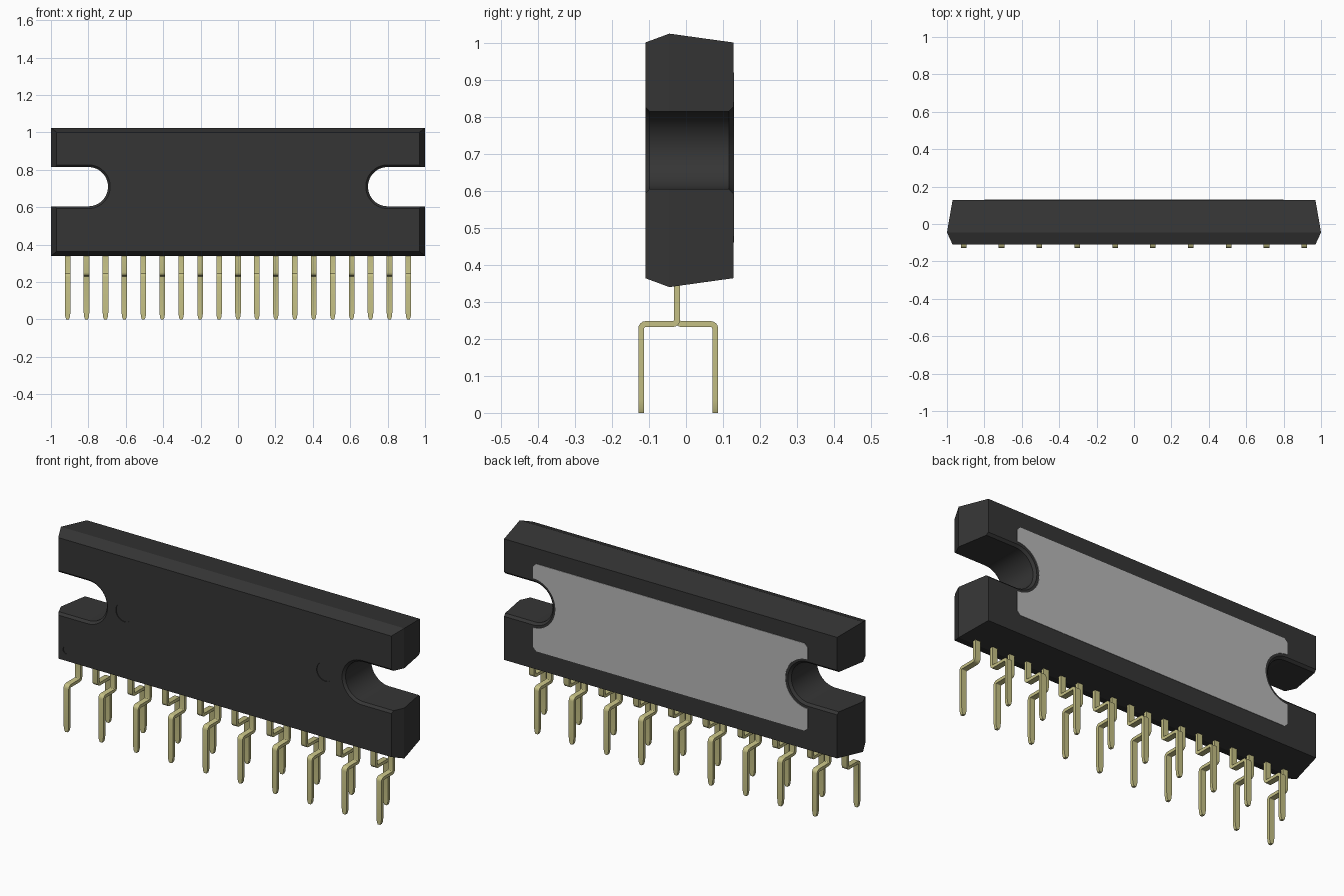
import bpy, bmesh, math
from math import sin, cos, pi

if "Cube" in bpy.data.objects:
    bpy.data.objects.remove(bpy.data.objects["Cube"], do_unlink=True)


def material(name, rgb):
    m = bpy.data.materials.new(name)
    m.use_nodes = True
    m.diffuse_color = (*rgb, 1)
    m.node_tree.nodes["Principled BSDF"].inputs["Base Color"].default_value = (*rgb, 1)
    return m


black = material("black plastic", (0.036, 0.036, 0.036))
grey = material("grey metal", (0.48, 0.48, 0.48))
gold = material("pale gold", (0.56, 0.53, 0.235))


def loft(name, rings, mat):
    """Skin equal-length rings of points and cap both ends."""
    bm = bmesh.new()
    loops = [[bm.verts.new(p) for p in ring] for ring in rings]
    n = len(loops[0])
    for a, b in zip(loops, loops[1:]):
        for i in range(n):
            j = (i + 1) % n
            bm.faces.new((a[i], a[j], b[j], b[i]))
    bm.faces.new(loops[0])
    bm.faces.new(loops[-1])
    bmesh.ops.recalc_face_normals(bm, faces=bm.faces)
    mesh = bpy.data.meshes.new(name)
    bm.to_mesh(mesh)
    bm.free()
    mesh.materials.append(mat)
    obj = bpy.data.objects.new(name, mesh)
    bpy.context.collection.objects.link(obj)
    return obj


def select(obj):
    bpy.ops.object.select_all(action='DESELECT')
    obj.select_set(True)
    bpy.context.view_layer.objects.active = obj


def smooth(obj):
    select(obj)
    bpy.ops.object.shade_smooth_by_angle(angle=math.radians(25))


def cut(obj, cutter):
    cutter.hide_render = True
    mod = obj.modifiers.new("cut", 'BOOLEAN')
    mod.object = cutter
    mod.solver = 'EXACT'
    select(obj)
    bpy.ops.object.modifier_apply(modifier=mod.name)
    bpy.data.objects.remove(cutter, do_unlink=True)


MID_Z = 0.71      # height of the mounting notches
NOTCH_X = 0.80    # centre of the notch arc


def arc(side, r, steps=24):
    """Inward half circle of a notch, from bottom to top, as (x, z)."""
    return [(side * (NOTCH_X - r * sin(pi * i / steps)), MID_Z - r * cos(pi * i / steps))
            for i in range(steps + 1)]


# Body: block with drafted sides, widest at the parting line
def rectangle(y, inset):
    x, low, high = 1 - inset, 0.34 + inset * 0.8, 1.025 - inset * 0.8
    return [(-x, y, low), (x, y, low), (x, y, high), (-x, y, high)]


body = loft("package_body", [rectangle(-0.11, 0.03), rectangle(-0.045, 0),
                             rectangle(0.128, 0.03)], black)


# Open end notches with chamfered rims
def notch_ring(side, y, r):
    pts = [(side * 1.2, MID_Z - r)] + arc(side, r) + [(side * 1.2, MID_Z + r)]
    return [(x, y, z) for x, z in pts]


for side in (-1, 1):
    sections = [(-0.123, 0.13), (-0.098, 0.105), (0.116, 0.105), (0.141, 0.13)]
    cut(body, loft("notch_cutter", [notch_ring(side, y, r) for y, r in sections], black))


# Shallow round moulding marks and the first-pin dot on the front
def disc(x, y, z, r, steps=32):
    return [(x + r * cos(2 * pi * i / steps), y, z + r * sin(2 * pi * i / steps))
            for i in range(steps)]


for x, z, r in ((-0.585, MID_Z, 0.05), (0.585, MID_Z, 0.05), (-0.923, 0.42, 0.02)):
    cut(body, loft("mark_cutter", [disc(x, -0.15, z, r), disc(x, -0.106, z, r)], black))
smooth(body)


# Heat spreader plate let into the back, relieved around the notches
def plate_side(side):
    x, low, high, c = 0.80, 0.46, 0.92, 0.018
    return ([(side * (x - c), low), (side * x, low + c)] + arc(side, 0.13)
            + [(side * x, high - c), (side * (x - c), high)])


outline = plate_side(1) + plate_side(-1)[::-1]
loft("heat_spreader", [[(x, y, z) for x, z in outline] for y in (0.124, 0.13)], grey)


# Pins: flat strip swept along a double bend, tapered at the tip
def pin(name, foot_y):
    top_y, shelf, r, half = -0.024, 0.24, 0.012, 0.008
    d = 1 if foot_y > top_y else -1
    turns = [i * pi / 8 for i in range(5)]
    path = [(top_y, 0.36)]
    path += [(top_y + d * r * (1 - cos(a)), shelf + r * (1 - sin(a))) for a in turns]
    path += [(foot_y - d * r * (1 - sin(a)), shelf - r * (1 - cos(a))) for a in turns]
    path += [(foot_y, 0.035), (foot_y, 0.012), (foot_y, 0)]
    widths = [0.015] * (len(path) - 2) + [0.012, 0.007]
    rings = []
    for i, ((y, z), w) in enumerate(zip(path, widths)):
        a, b = path[max(i - 1, 0)], path[min(i + 1, len(path) - 1)]
        ty, tz = b[0] - a[0], b[1] - a[1]
        if i in (1, 10):
            ty, tz = 0, -1       # straight legs stay square to the bends
        elif i in (5, 6):
            ty, tz = d, 0
        k = half / math.hypot(ty, tz)
        ny, nz = -tz * k, ty * k
        rings.append([(-w, y + ny, z + nz), (w, y + ny, z + nz),
                      (w, y - ny, z - nz), (-w, y - ny, z - nz)])
    obj = loft(name, rings, gold)
    smooth(obj)
    return obj


COUNT, SPAN = 19, 0.911
masters = [pin("front_pin", -0.121), pin("back_pin", 0.079)]
for i in range(COUNT):
    master = masters[i % 2]
    obj = master if i < 2 else bpy.data.objects.new(master.name.split(".")[0], master.data)
    if i >= 2:
        bpy.context.collection.objects.link(obj)
    obj.location.x = -SPAN + 2 * SPAN * i / (COUNT - 1)
